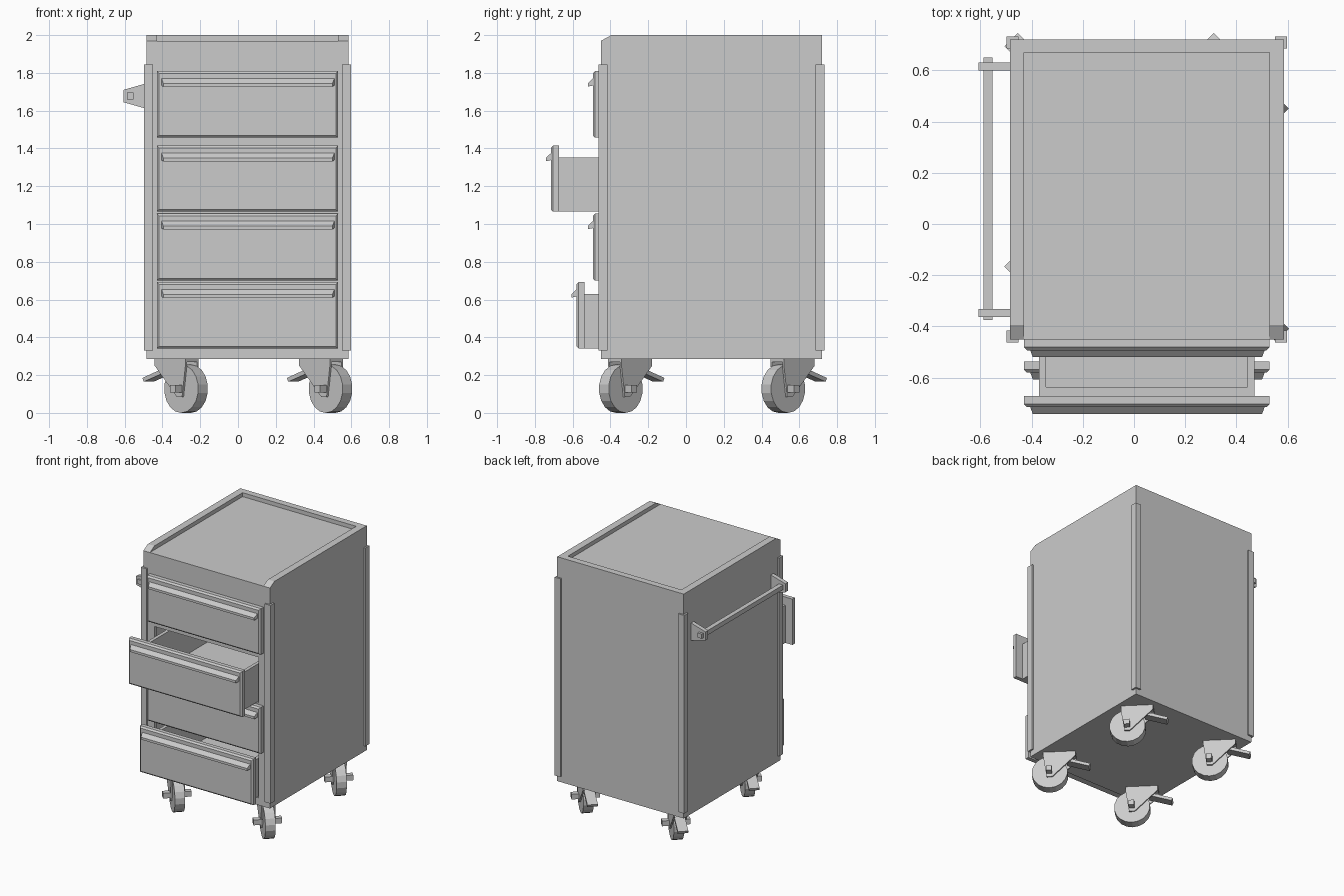
import bpy
import bmesh
import math
from mathutils import Matrix, Vector

if "Cube" in bpy.data.objects:
    bpy.data.objects.remove(bpy.data.objects["Cube"])

GREY = (0.6, 0.6, 0.6, 1)
steel = bpy.data.materials.new("grey_steel")
steel.use_nodes = True
steel.diffuse_color = GREY
steel.node_tree.nodes["Principled BSDF"].inputs["Base Color"].default_value = GREY


def prism(axis, profile, lo, hi):
    """Closed outline pushed along an axis: x takes (y, z), y takes (x, z), z takes (x, y)."""
    def place(p, d):
        c = list(p)
        c.insert("xyz".index(axis), d)
        return c
    return [place(p, lo) for p in profile], [place(p, hi) for p in profile]


def box(x0, x1, y0, y1, z0, z1):
    return prism("z", [(x0, y0), (x1, y0), (x1, y1), (x0, y1)], z0, z1)


def build(name, solids, matrix=Matrix()):
    """One object from a list of prisms."""
    bm = bmesh.new()
    for low, high in solids:
        a = [bm.verts.new(c) for c in low]
        b = [bm.verts.new(c) for c in high]
        bm.faces.new(a)
        bm.faces.new(b)
        for i in range(len(a)):
            j = (i + 1) % len(a)
            bm.faces.new((a[i], a[j], b[j], b[i]))
    bmesh.ops.recalc_face_normals(bm, faces=bm.faces)
    mesh = bpy.data.meshes.new(name)
    bm.to_mesh(mesh)
    bm.free()
    mesh.materials.append(steel)
    obj = bpy.data.objects.new(name, mesh)
    obj.matrix_world = matrix
    bpy.context.collection.objects.link(obj)
    return obj


# Cabinet extents, inner faces of the side panels, and heights
LEFT, RIGHT, FRONT, BACK = -0.485, 0.585, -0.45, 0.72
IN_L, IN_R = -0.43, 0.53
BASE, TRAY, TOP = 0.285, 1.97, 2.0

# Side panels with the front top corner cut off
side = [(FRONT, BASE), (BACK, BASE), (BACK, TOP), (FRONT + 0.055, TOP), (FRONT, TRAY)]
build("right_side_panel", [prism("x", side, LEFT, IN_L)])
build("left_side_panel", [prism("x", side, IN_R, RIGHT)])
build("back_panel", [box(IN_L, IN_R, BACK - 0.05, BACK, BASE, TOP)])
build("top_tray", [box(IN_L, IN_R, FRONT, BACK - 0.05, TRAY - 0.03, TRAY)])
build("floor_panel", [box(IN_L, IN_R, FRONT, BACK - 0.05, BASE, BASE + 0.03)])

# Drawers: bottom, top, how far each is pulled out
drawers = [(1.457, 1.81, 0), (1.065, 1.415, 0.222), (0.70, 1.055, 0), (0.34, 0.693, 0.087)]

# Front frame around the drawer openings
rails = [BASE] + [z for d in reversed(drawers) for z in d[:2]] + [TRAY]
frame = [box(IN_L, IN_R, FRONT, FRONT + 0.03, a, b) for a, b in zip(rails[::2], rails[1::2])]
frame += [box(a, b, FRONT, FRONT + 0.03, BASE, TRAY)
          for a, b in ((IN_L, -0.39), (0.49, IN_R))]
build("front_frame", frame)


def bevelled_front(z0, z1, y):
    """Drawer front with its forward edges cut off."""
    back, front, c = y, y - 0.043, 0.012
    low = [(IN_L, back + 0, z0), (IN_R, back, z0), (IN_R, back, z1), (IN_L, back, z1)]
    mid = [(x, front + c, z) for x, _, z in low]
    tip = [(IN_L + c, front, z0 + c), (IN_R - c, front, z0 + c),
           (IN_R - c, front, z1 - c), (IN_L + c, front, z1 - c)]
    return [(low, mid), (mid, tip)]


for n, (z0, z1, pull) in enumerate(drawers, 1):
    y = FRONT - pull
    build(f"drawer_front_{n}", bevelled_front(z0, z1, y))
    # Open box behind the front
    x0, x1, y1, t, h = -0.37, 0.47, y + 1.0, 0.026, z1 - 0.063
    build(f"drawer_box_{n}", [
        box(x0, x1, y, y1, z0, z0 + 0.025),
        box(x0, x0 + t, y, y1, z0, h), box(x1 - t, x1, y, y1, z0, h),
        box(x0, x1, y, y + 0.035, z0, h), box(x0, x1, y1 - t, y1, z0, h)])
    # Sloping pull lip, narrower at its tip
    f, a, b = y - 0.043, -0.405, 0.51
    lip = [(f, z1 - 0.04), (f - 0.027, z1 - 0.065), (f - 0.027, z1 - 0.083), (f, z1 - 0.077)]
    pull_lip = tuple([(x + s * (0.01 if p[0] < f else 0), *p) for p in lip]
                     for x, s in ((a, 1), (b, -1)))
    build(f"drawer_pull_{n}", [pull_lip])

# Angle strips on the four upright corners
for sx, ex, xname in ((-1, LEFT, "right"), (1, RIGHT, "left")):
    for sy, ey, yname in ((-1, FRONT, "front"), (1, BACK, "back")):
        ox, oy, ix, iy = ex + sx * 0.013, ey + sy * 0.013, ex - sx * 0.035, ey - sy * 0.035
        angle = [(ox, oy), (ix, oy), (ix, ey), (ex, ey), (ex, iy), (ox, iy)]
        build(f"{yname}_{xname}_corner_strip", [prism("z", angle, 0.33, 1.845)])

# Push handle on the side
bracket = [(LEFT, 1.61), (LEFT, 1.745), (-0.607, 1.71), (-0.607, 1.645)]
for y, name in ((-0.348, "front"), (0.615, "back")):
    build(f"handle_bracket_{name}", [prism("y", bracket, y - 0.016, y + 0.016)])
build("handle_bar", [box(-0.588, -0.553, -0.375, 0.65, 1.66, 1.695)])

# Swivel casters, all turned the same way
R = 0.128
wheel = [(R * math.cos(a), R + R * math.sin(a))
         for a in (math.tau * (i + 0.5) / 18 for i in range(18))]
cheek = [(-0.185, BASE), (0.045, BASE), (0.045, 0.25), (0.02, 0.085), (-0.02, 0.085), (-0.185, 0.25)]
lever = [(-0.12, 0.215), (-0.28, 0.165), (-0.29, 0.185), (-0.12, 0.24)]
for x, xname in ((-0.275, "right"), (0.49, "left")):
    for y, yname in ((-0.345, "front"), (0.515, "back")):
        turn = Matrix.Translation(Vector((x, y, 0))) @ Matrix.Rotation(-math.pi / 4, 4, "Z")
        tag = f"{yname}_{xname}"
        build(f"{tag}_wheel", [prism("y", wheel, -0.036, 0.036)], turn)
        build(f"{tag}_fork", [prism("y", cheek, -0.05, -0.038), prism("y", cheek, 0.038, 0.05),
                              box(-0.185, 0.045, -0.05, 0.05, BASE - 0.015, BASE)], turn)
        build(f"{tag}_axle", [box(-0.02, 0.02, -0.1, 0.1, R - 0.02, R + 0.02)], turn)
        build(f"{tag}_brake_lever", [prism("y", lever, -0.037, 0.037)], turn)
